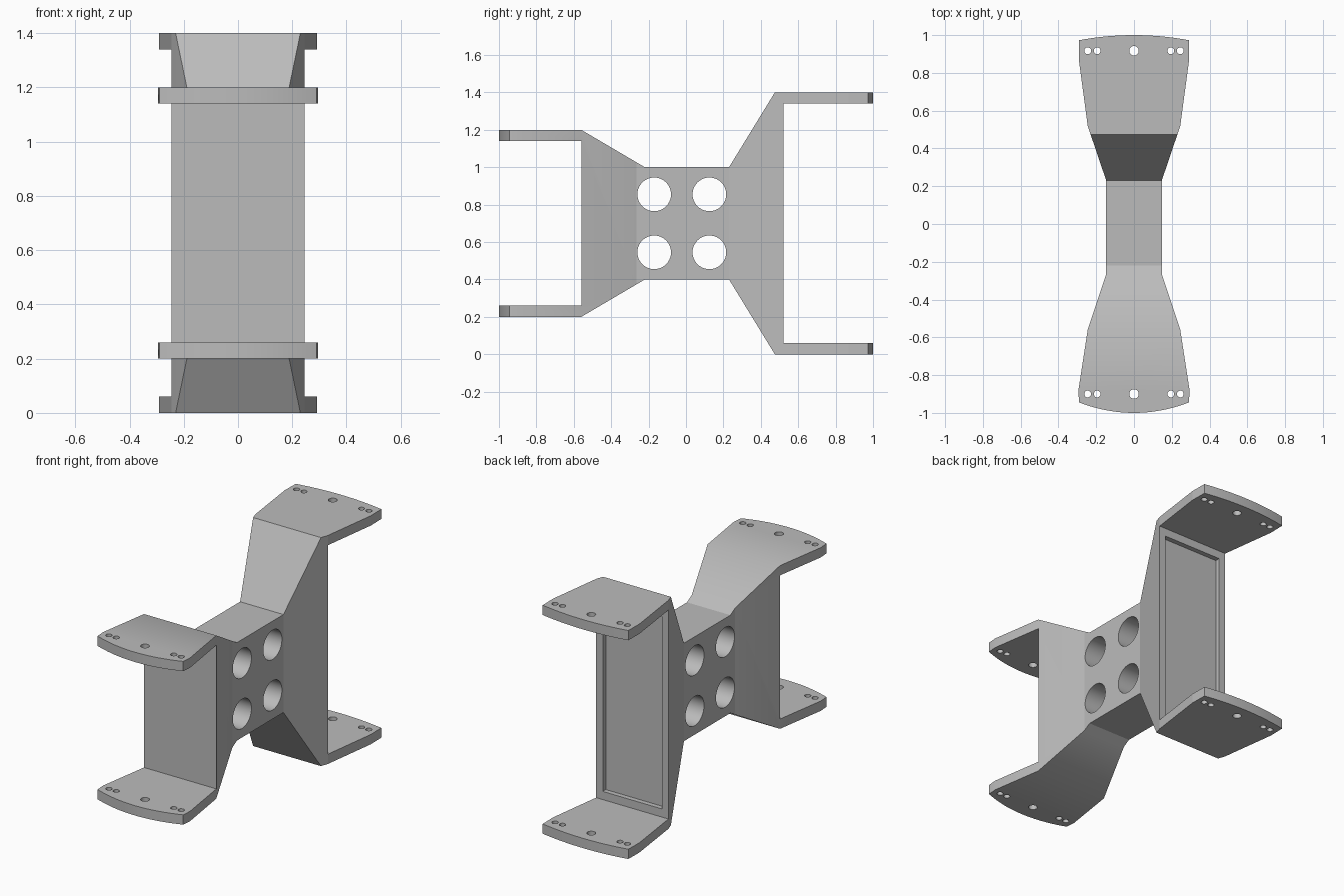
import bpy, bmesh, math
from mathutils import Matrix, Vector

if "Cube" in bpy.data.objects:
    bpy.data.objects.remove(bpy.data.objects["Cube"], do_unlink=True)

grey = bpy.data.materials.new("light grey")
grey.use_nodes = True
grey.diffuse_color = (0.5, 0.5, 0.5, 1)
grey.node_tree.nodes["Principled BSDF"].inputs["Base Color"].default_value = (0.5, 0.5, 0.5, 1)


def add_object(name, bm):
    bmesh.ops.recalc_face_normals(bm, faces=bm.faces)
    mesh = bpy.data.meshes.new(name)
    bm.to_mesh(mesh)
    bm.free()
    mesh.materials.append(grey)
    obj = bpy.data.objects.new(name, mesh)
    bpy.context.collection.objects.link(obj)
    return obj


def extrude(name, points, offset):
    bm = bmesh.new()
    face = bm.faces.new([bm.verts.new(p) for p in points])
    new = bmesh.ops.extrude_face_region(bm, geom=[face])["geom"]
    verts = [v for v in new if isinstance(v, bmesh.types.BMVert)]
    bmesh.ops.translate(bm, verts=verts, vec=offset)
    return add_object(name, bm)


def cylinder(name, centre, radius, length, axis):
    bm = bmesh.new()
    turn = Vector((0, 0, 1)).rotation_difference(Vector(axis)).to_matrix().to_4x4()
    bmesh.ops.create_cone(bm, cap_ends=True, segments=40, radius1=radius, radius2=radius,
                          depth=length, matrix=Matrix.Translation(centre) @ turn)
    return add_object(name, bm)


def combine(target, tool, operation):
    mod = target.modifiers.new(operation.lower(), 'BOOLEAN')
    mod.operation, mod.solver, mod.object = operation, 'EXACT', tool
    bpy.context.view_layer.objects.active = target
    bpy.ops.object.modifier_apply(modifier=mod.name)
    bpy.data.objects.remove(tool, do_unlink=True)


# Side profile, upper half mirrored about mid height
MID = 0.7
upper = [(-0.56, 1.14), (-1.2, 1.14), (-1.2, 1.2), (-0.56, 1.2), (-0.22, 1.0),
         (0.23, 1.0), (0.475, 1.4), (1.2, 1.4), (1.2, 1.34), (0.52, 1.34)]
side = upper + [(y, 2 * MID - z) for y, z in reversed(upper)]
bracket = extrude("bracket", [(-0.5, y, z) for y, z in side], (1, 0, 0))

# Plan outline with curved ends, right half mirrored across x
flank = [(0.295, -0.885), (0.245, -0.56), (0.147, -0.265), (0.147, 0.23),
         (0.23, 0.475), (0.245, 0.52), (0.292, 0.87)]
STEPS = 10


def curved_end(tip, corner, width):
    return [(width * i / STEPS, tip + (corner - tip) * (i / STEPS) ** 2)
            for i in range(STEPS + 1)]


half = curved_end(-1, -0.945, 0.29) + flank + curved_end(1, 0.973, 0.29)[::-1]
plan = half + [(-x, y) for x, y in reversed(half) if x > 0.001]
outline = extrude("outline_cutter", [(x, y, -0.2) for x, y in plan], (0, 0, 1.8))
combine(bracket, outline, 'INTERSECT')

# Shallow pocket in the back wall
pocket = extrude("pocket_cutter", [(-0.2, 0.49, 0.11), (0.2, 0.49, 0.11),
                                   (0.2, 0.49, 1.29), (-0.2, 0.49, 1.29)], (0, 0.1, 0))
combine(bracket, pocket, 'DIFFERENCE')

# Large holes through the waist
for y in (-0.17, 0.125):
    for z in (0.545, 0.855):
        combine(bracket, cylinder("waist_hole", (0, y, z), 0.09, 1, (1, 0, 0)), 'DIFFERENCE')

# Bolt holes through the four tabs
for y in (-0.9, 0.917):
    for x, r in ((0, 0.025), (0.195, 0.018), (-0.195, 0.018), (0.245, 0.018), (-0.245, 0.018)):
        combine(bracket, cylinder("bolt_hole", (x, y, MID), r, 2, (0, 0, 1)), 'DIFFERENCE')

# Smooth the hole walls, curved ends and front flare; keep the rest flat
bpy.ops.object.select_all(action='DESELECT')
bracket.select_set(True)
bpy.context.view_layer.objects.active = bracket
bpy.ops.object.shade_smooth_by_angle(angle=math.radians(32))
for poly in bracket.data.polygons:
    poly.use_smooth = poly.area < 0.02 or poly.center.y < -0.25
